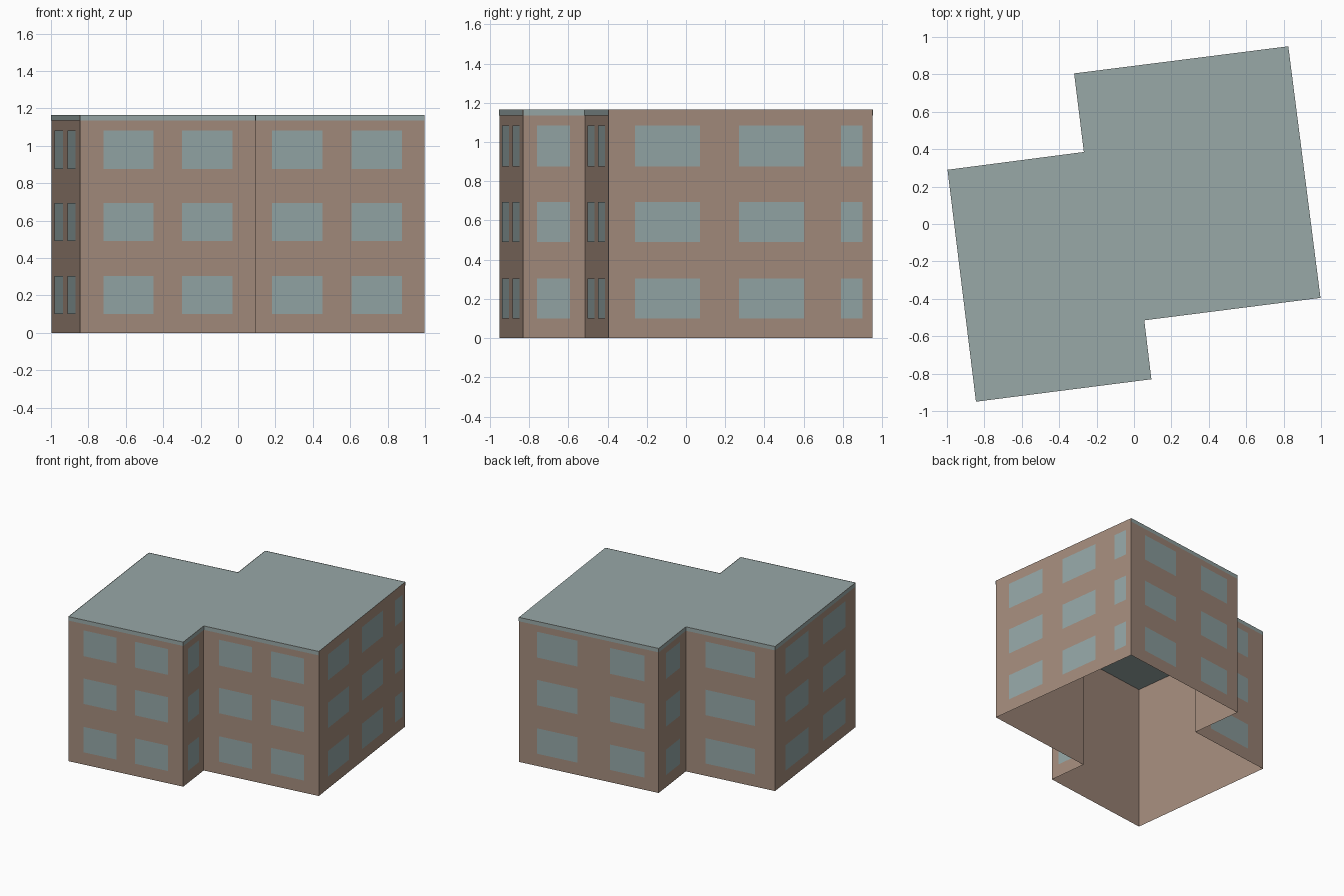
import bpy
from mathutils import Vector

cube = bpy.data.objects.get("Cube")
if cube:
    bpy.data.objects.remove(cube, do_unlink=True)


def material(name, colour):
    mat = bpy.data.materials.new(name)
    mat.use_nodes = True
    mat.diffuse_color = (*colour, 1)
    mat.node_tree.nodes["Principled BSDF"].inputs["Base Color"].default_value = (*colour, 1)
    return mat


BRICK = material("brown brick", (0.37, 0.262, 0.204))
GLASS = material("pale glass", (0.296, 0.381, 0.381))
SLATE = material("grey slate", (0.315, 0.392, 0.386))

HEIGHT = 1.165
BAND_BOTTOM = 1.135
GAP = 0.003
FLOORS = [(0.10, 0.305), (0.49, 0.695), (0.875, 1.083)]

# Each wall: start corner (counter-clockwise), window spans along it, roof band
WALLS = [
    ("front_right_wall", (-0.845, -0.95), [(0.133, 0.42), (0.581, 0.869)], True),
    ("front_step_wall", (0.093, -0.83), [(0.22, 0.76)], True),
    ("front_left_wall", (0.055, -0.515), [(0.133, 0.42), (0.585, 0.872)], True),
    ("left_wall", (0.997, -0.395), [(0.10, 0.346), (0.494, 0.74), (0.881, 0.963)], False),
    ("back_left_wall", (0.825, 0.95), [(0.13, 0.42), (0.655, 0.90)], True),
    ("back_step_wall", (-0.32, 0.805), [(0.25, 0.77)], True),
    ("back_right_wall", (-0.268, 0.385), [(0.225, 0.775)], True),
    ("right_wall", (-0.997, 0.29), [(0.125, 0.415), (0.59, 0.87)], True),
]
corners = [Vector((*wall[1], 0)) for wall in WALLS]


def add_mesh(name, verts, faces, mat):
    mesh = bpy.data.meshes.new(name)
    mesh.from_pydata(verts, [], faces)
    mesh.materials.append(mat)
    bpy.context.collection.objects.link(bpy.data.objects.new(name, mesh))


def panels(name, a, b, rects, mat, gap=0.0):
    """Upright rectangles on the wall a-b, each (start, end, bottom, top)."""
    d = b - a
    out = Vector((d.y, -d.x, 0)).normalized() * gap
    verts, faces = [], []
    for s, e, low, high in rects:
        n = len(verts)
        for t, z in ((s, low), (e, low), (e, high), (s, high)):
            verts.append(a + d * t + out + Vector((0, 0, z)))
        faces.append(range(n, n + 4))
    add_mesh(name, verts, [tuple(f) for f in faces], mat)


# Walls with their windows and roof edge bands
for i, (name, _, spans, band) in enumerate(WALLS):
    a, b = corners[i], corners[(i + 1) % len(corners)]
    panels(name, a, b, [(0, 1, 0, HEIGHT)], BRICK)
    rects = [(s, e, low, high) for low, high in FLOORS for s, e in spans]
    panels(name + "_windows", a, b, rects, GLASS, GAP)
    if band:
        panels(name + "_roof_band", a, b, [(0, 1, BAND_BOTTOM, HEIGHT)], SLATE, GAP)

# Flat roof over an open-bottomed shell
add_mesh("roof", [c + Vector((0, 0, HEIGHT)) for c in corners],
         [tuple(range(len(corners)))], SLATE)
